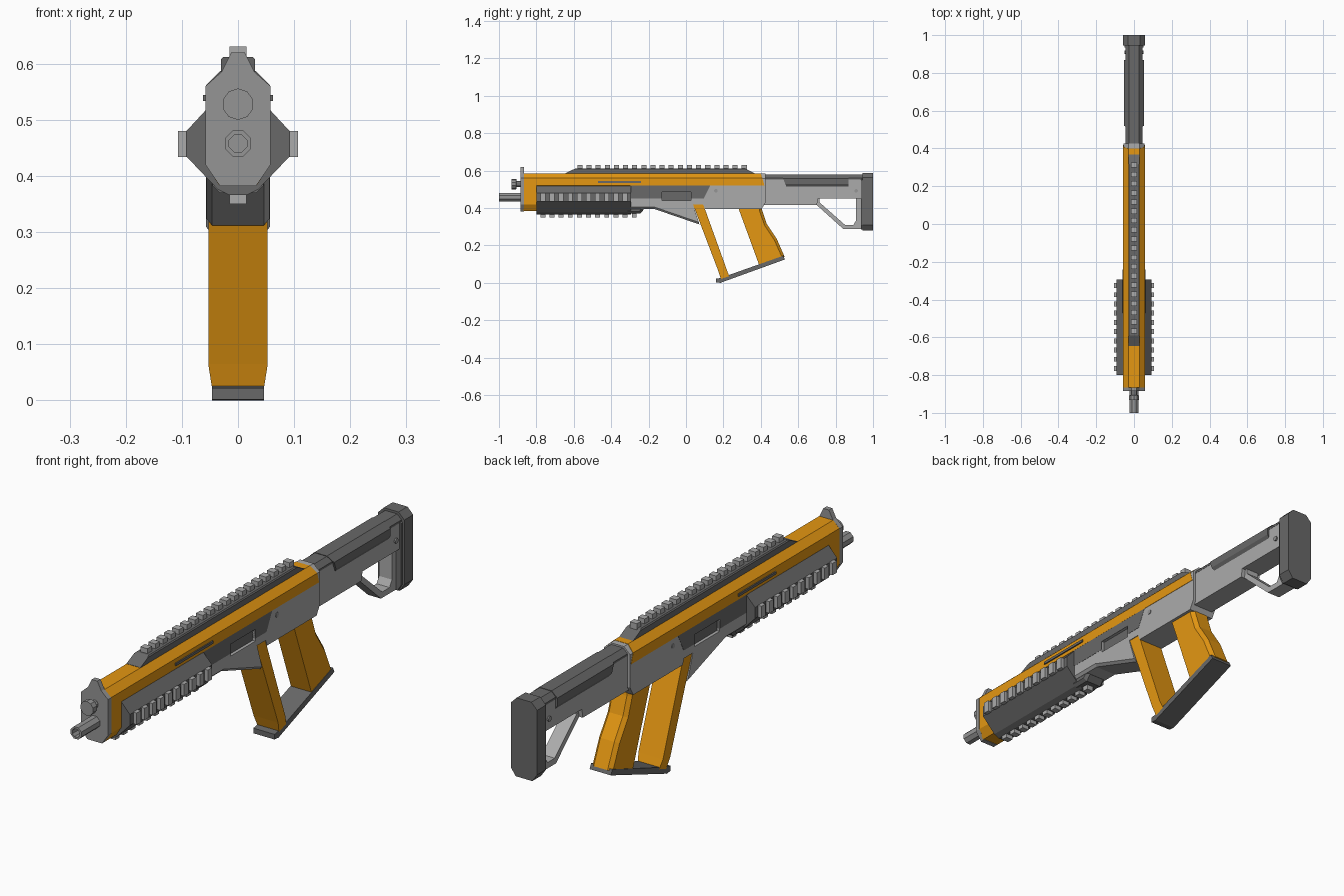
import bpy, bmesh, math
from mathutils import Matrix, Vector

if "Cube" in bpy.data.objects:
    bpy.data.objects.remove(bpy.data.objects["Cube"])


def paint(name, r, g, b):
    m = bpy.data.materials.new(name)
    m.diffuse_color = (r, g, b, 1)
    m.use_nodes = True
    m.node_tree.nodes["Principled BSDF"].inputs["Base Color"].default_value = m.diffuse_color
    return m


orange = paint("orange_paint", 0.78, 0.31, 0.006)
light = paint("light_grey", 0.41, 0.41, 0.41)
mid = paint("mid_grey", 0.3, 0.3, 0.3)
dark = paint("dark_grey", 0.14, 0.14, 0.14)


def finish(name, bm, mat):
    bmesh.ops.recalc_face_normals(bm, faces=bm.faces)
    me = bpy.data.meshes.new(name)
    bm.to_mesh(me)
    bm.free()
    ob = bpy.data.objects.new(name, me)
    bpy.context.collection.objects.link(ob)
    me.materials.append(mat)
    return ob


def extrude(bm, pts, vec):
    face = bm.faces.new([bm.verts.new(p) for p in pts])
    geo = bmesh.ops.extrude_face_region(bm, geom=[face])["geom"]
    bmesh.ops.translate(bm, vec=vec, verts=[g for g in geo if isinstance(g, bmesh.types.BMVert)])


def side(name, pts, hw, mat, chamfer=0, where=None, narrow=None):
    """Side profile of (y, z) points, extruded over x = -hw..hw; optional rim chamfer."""
    bm = bmesh.new()
    extrude(bm, [(-hw, y, z) for y, z in pts], Vector((2 * hw, 0, 0)))
    if narrow:
        for v in bm.verts:
            v.co.x *= narrow(v.co)
    if chamfer:
        rim = [e for e in bm.edges if e.verts[0].co.x * e.verts[1].co.x > 0
               and (where is None or where((e.verts[0].co + e.verts[1].co) / 2))]
        bmesh.ops.bevel(bm, geom=rim, offset=chamfer, segments=1, affect='EDGES')
    return finish(name, bm, mat)


def section(name, half, y0, y1, mat, lean0=0, lean1=0):
    """Half cross-section of (x, z) points, mirrored and extruded along y; ends lean back going down."""
    bm = bmesh.new()
    pts = half + [(-x, z) for x, z in reversed(half)]
    extrude(bm, [(x, y0, z) for x, z in pts], Vector((0, y1 - y0, 0)))
    for v in bm.verts:
        v.co.y += (half[0][1] - v.co.z) * (lean0 if v.co.y < (y0 + y1) / 2 else lean1)
    return finish(name, bm, mat)


def boxes(name, specs, mat):
    """Several boxes (centre, size) in one mesh."""
    bm = bmesh.new()
    for c, s in specs:
        bmesh.ops.create_cube(bm, size=1, matrix=Matrix.Translation(c) @ Matrix.Diagonal((*s, 1)))
    return finish(name, bm, mat)


def lathe(name, prof, centre, sides, mat, axis='Y'):
    """(r, t) profile spun around a y or x axis, capped at both ends."""
    bm = bmesh.new()
    rings = []
    for r, t in prof:
        ring = []
        for i in range(sides):
            a = 2 * math.pi * (i + 0.5) / sides
            u, w = r * math.cos(a), r * math.sin(a)
            ring.append(bm.verts.new(Vector(centre) + Vector((u, t, w) if axis == 'Y' else (t, u, w))))
        rings.append(ring)
    for a, b in zip(rings, rings[1:]):
        for i in range(sides):
            j = (i + 1) % sides
            bm.faces.new((a[i], a[j], b[j], b[i]))
    bm.faces.new(rings[0])
    bm.faces.new(rings[-1])
    return finish(name, bm, mat)


# Front plate with sight tab, barrel and gas plug
section("front_plate", [(.012, .62), (.029, .586), (.058, .56), (.058, .42), (.032, .382)], -.885, -.865, mid)
lathe("barrel", [(.017, .05), (.017, 0), (.025, 0), (.025, .14)], (0, -1, .458), 8, mid)
lathe("gas_plug", [(.028, -.933), (.028, -.908), (.016, -.905), (.016, -.88)], (0, 0, .528), 10, mid)

# Orange upper shell and nose block, grey collar behind
section("upper_shell", [(.03, .585), (.057, .56), (.057, .52), (.04, .51)], -.87, .4, orange, lean1=.3)
section("nose_block", [(.057, .53), (.057, .42), (.034, .384)], -.87, -.8, orange)
boxes("shell_slots", [((sx * .057, -.355, .539), (.01, .23, .01)) for sx in (-1, 1)], dark)
section("rear_collar", [(.029, .584), (.056, .559), (.056, .51)], .39, .425, light)

# Top rail
side("top_rail", [(-.645, .58), (-.645, .586), (-.59, .612), (.315, .612), (.375, .582), (.375, .575)], .03, dark,
     chamfer=.004, where=lambda c: c.z > .605)
boxes("top_rail_teeth", [((0, -.567 + .0488 * i, .619), (.03, .027, .024)) for i in range(19)], light)

# Handguard with side and bottom rails
section("handguard", [(.056, .519), (.093, .479), (.093, .436), (.036, .376), (.016, .366)], -.8, -.293, dark)
side("handguard_tail", [(-.31, .44), (-.27, .43), (-.225, .392), (-.245, .37), (-.31, .37)], .045, dark,
     chamfer=.012, where=lambda c: c.z < .385)
boxes("side_rail_teeth", [((sx * .098, -.765 + .0488 * i, .457), (.018, .026, .046))
                          for i in range(10) for sx in (-1, 1)], light)
boxes("bottom_rail_teeth", [((0, -.765 + .0488 * i, .362), (.03, .026, .024)) for i in range(11)], light)

# Receiver with magazine well notch, dark side panel and recessed ports
receiver = side("receiver", [(-.3, .53), (-.3, .395), (-.17, .395), (.072, .312), (.038, .418), (.092, .418),
                             (.1, .395), (.405, .395), (.425, .43), (.425, .555), (.36, .53)], .056, light,
                chamfer=.01, where=lambda c: c.z < .4 and c.y < .05)
panel = side("side_panel", [(-.3, .52), (.13, .52), (.095, .45), (-.3, .45)], .0568, dark)
cutter = boxes("port_cutter", [((sx * .056, -.05, .463), (.03, .155, .047)) for sx in (-1, 1)], dark)
cutter.hide_render = True
cutter.display_type = 'WIRE'
for ob in (receiver, panel):
    mod = ob.modifiers.new("ports", 'BOOLEAN')
    mod.operation, mod.object, mod.solver = 'DIFFERENCE', cutter, 'EXACT'
boxes("port_floors", [((sx * .041, -.05, .463), (.006, .157, .049)) for sx in (-1, 1)], dark)
for y, z, r, w in ((.16, .492, .01, .058), (.91, .492, .01, .05)):
    lathe("cross_pin", [(r, -w), (r, w)], (0, y, z), 8, mid, 'X')

# Front strut, rear grip and base plate
side("front_strut", [(.037, .42), (.092, .42), (.218, .07), (.232, .033), (.188, .018), (.172, .065)], .053, orange,
     narrow=lambda c: .86 if c.z < .05 else 1)
side("rear_grip", [(.28, .4), (.405, .4), (.408, .385), (.432, .315), (.485, .235), (.527, .14), (.393, .09)],
     .044, orange, chamfer=.014, where=lambda c: c.y > .4 and c.z > .13 and c.z < .395)
side("base_plate", [(.16, .002), (.16, .022), (.185, .026), (.52, .145), (.529, .125), (.195, .004), (.185, 0)],
     .046, dark)

# Stock: body, dark top, cheek piece, strut loop and butt pad
side("stock_body", [(.4, .558), (.4, .415), (.7, .415), (.705, .45), (.945, .45), (.945, .558)], .044, light)
section("stock_top", [(.026, .578), (.045, .56), (.045, .552)], .42, .945, dark)
section("cheek_piece", [(.027, .58), (.052, .558), (.052, .528), (.043, .513)], .51, .868, dark, lean0=.4)
side("stock_loop", [(.7, .46), (.7, .415), (.842, .287), (.945, .287), (.945, .46), (.91, .46), (.91, .335),
                    (.895, .31), (.85, .31), (.714, .43), (.714, .46)], .028, light)
section("butt_pad_frame", [(.026, .574), (.05, .55), (.05, .31), (.035, .285)], .935, .95, dark)
section("butt_pad", [(.032, .587), (.057, .562), (.057, .31), (.036, .28)], .945, 1.0, dark)
